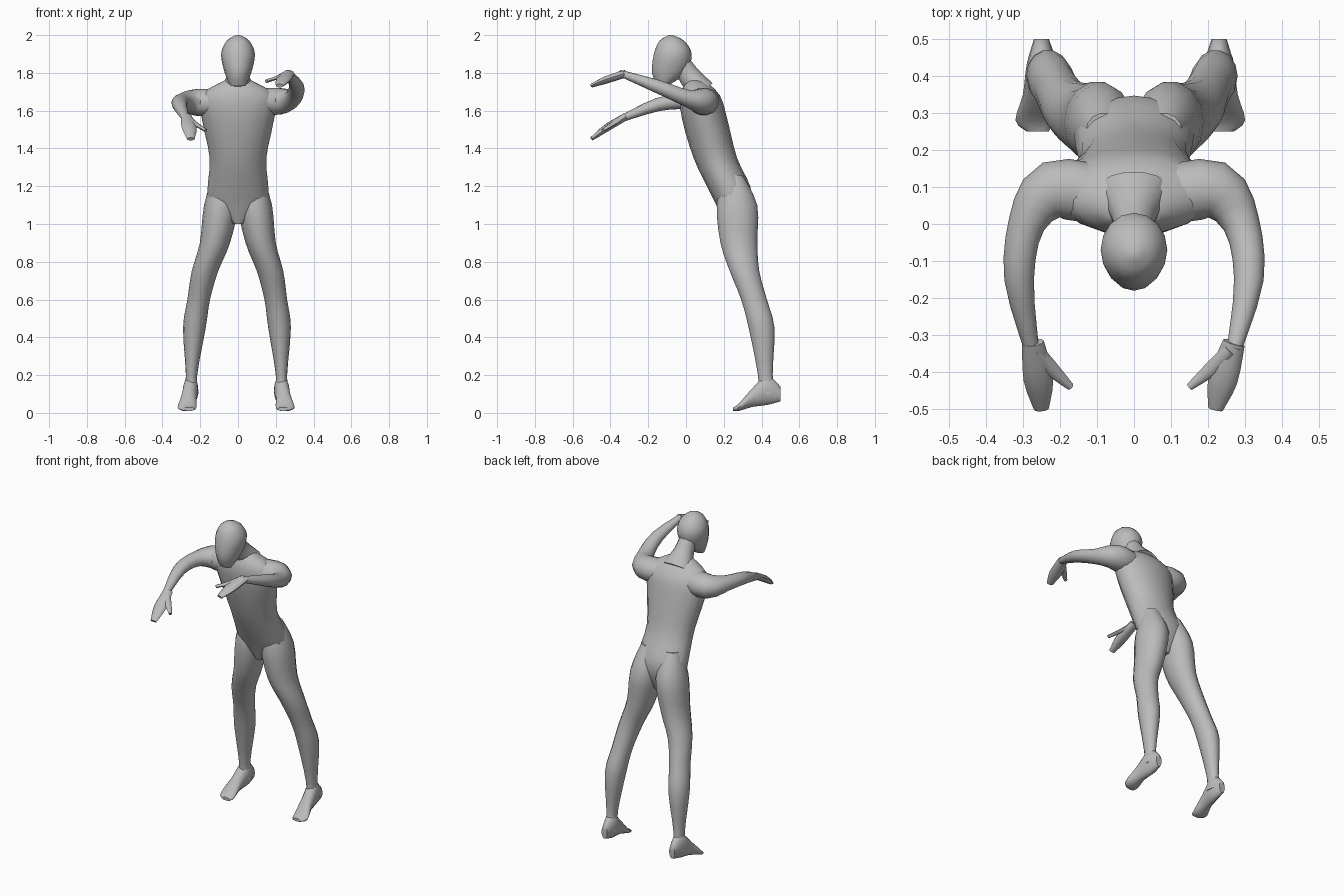
import bpy, bmesh, math
from mathutils import Vector

cube = bpy.data.objects.get("Cube")
if cube:
    bpy.data.objects.remove(cube, do_unlink=True)

GREY = (0.5, 0.5, 0.5, 1)
skin = bpy.data.materials.new("plain grey")
skin.use_nodes = True
skin.diffuse_color = GREY
skin.node_tree.nodes["Principled BSDF"].inputs["Base Color"].default_value = GREY


def between(before, start, end, after, t):
    """Value on a smooth curve that passes through start and end."""
    bend = 2 * before - 5 * start + 4 * end - after
    twist = 3 * (start - end) + after - before
    return start + t * (end - before + t * (bend + t * twist)) / 2


def refine(keys, steps):
    """Add smoothly interpolated rings between the key rings."""
    rings = []
    last = len(keys) - 1
    for i in range(last):
        around = (keys[max(i - 1, 0)], keys[i], keys[i + 1], keys[min(i + 2, last)])
        for step in range(steps):
            rings.append([between(*values, step / steps) for values in zip(*around)])
    return rings + [list(keys[-1])]


def loft(name, keys, normal=None, sides=14, steps=3):
    """Skin oval rings (x, y, z, radius across, radius up) into a closed part."""
    rings = refine(keys, steps)
    centres = [Vector(ring[:3]) for ring in rings]
    bm = bmesh.new()
    loops = []
    for i, (centre, ring) in enumerate(zip(centres, rings)):
        ahead = centres[min(i + 1, len(rings) - 1)]
        behind = centres[max(i - 1, 0)]
        axis = Vector(normal) if normal else (ahead - behind).normalized()
        guide = Vector((0, 1, 0)) if abs(axis.z) > 0.8 else Vector((0, 0, 1))
        across = guide.cross(axis).normalized()
        up = axis.cross(across)
        loop = []
        for s in range(sides):
            angle = math.tau * s / sides
            offset = across * ring[3] * math.cos(angle) + up * ring[4] * math.sin(angle)
            loop.append(bm.verts.new(centre + offset))
        loops.append(loop)
    for low, high in zip(loops, loops[1:]):
        for s in range(sides):
            t = (s + 1) % sides
            bm.faces.new((low[s], low[t], high[t], high[s]))
    for loop in (loops[0], loops[-1]):
        bmesh.ops.poke(bm, faces=[bm.faces.new(loop)])
    bmesh.ops.recalc_face_normals(bm, faces=bm.faces)

    mesh = bpy.data.meshes.new(name)
    bm.to_mesh(mesh)
    bm.free()
    mesh.materials.append(skin)
    obj = bpy.data.objects.new(name, mesh)
    bpy.context.collection.objects.link(obj)
    bpy.ops.object.select_all(action="DESELECT")
    obj.select_set(True)
    bpy.context.view_layer.objects.active = obj
    bpy.ops.object.shade_smooth_by_angle(angle=math.radians(50))


def stack(name, slices):
    """Loft level slices given as (z, half width, front y, back y)."""
    keys = [(0, (front + back) / 2, z, width, (back - front) / 2)
            for z, width, front, back in slices]
    loft(name, keys, normal=(0, 0, 1), sides=16)


# Torso leaning forward from the hips
stack("torso", [
    (1, .03, .2, .3), (1.1, .15, .16, .34), (1.2, .16, .11, .34),
    (1.35, .15, .04, .27), (1.55, .19, -.02, .22), (1.68, .2, -.03, .18),
    (1.76, .07, 0, .1)])

# Head with a narrow chin, and the neck
stack("head", [
    (1.73, .04, -.15, -.1), (1.8, .07, -.18, 0), (1.9, .09, -.17, .03),
    (1.97, .06, -.14, -.01), (2, .01, -.09, -.07)])
loft("neck", [(0, .09, 1.7, .1, .07), (0, .02, 1.78, .06, .06), (0, -.03, 1.86, .05, .05)])

# Legs run up into the buttocks: z, x, y, half width, half depth
LEG = [
    (1.26, .08, .25, .05, .05), (1.1, .09, .27, .09, .11), (.9, .12, .28, .08, .1),
    (.75, .17, .31, .07, .08), (.6, .2, .36, .06, .07), (.45, .22, .4, .06, .07),
    (.2, .23, .42, .03, .04), (.1, .23, .43, .04, .05)]

# Feet from heel to toes: y, x, z, half width, half height
FOOT = [
    (.5, .23, .1, .02, .04), (.43, .23, .12, .04, .08), (.35, .24, .08, .04, .05),
    (.28, .25, .03, .05, .02), (.25, .24, .02, .03, .01)]

# Arms: x, y, radius. Hands and thumbs: x, y, half width, half thickness
ARM = [(.1, .08, .08), (.22, .09, .08), (.29, 0, .05), (.31, -.15, .04), (.27, -.34, .02)]
HAND = [(.27, -.32, .03, .02), (.24, -.42, .04, .02), (.22, -.5, .02, .01)]
THUMB = [(.26, -.34, .02, .02), (.21, -.39, .02, .01), (.15, -.44, .01, .01)]


def raised(y):
    """Height of the left arm: climbs to the wrist, then the hand hangs."""
    return max(1.65, 1.8 - .4 * abs(y + .33))


def drooping(y):
    """Height of the right arm: curves down toward the fingertips."""
    return 1.65 - .8 * y * y


for label, side, height, stance, opening in (
        ("left", 1, raised, 0, 0), ("right", -1, drooping, .02, .15)):

    def place(x, y):
        """Point on this arm, opening outward past the elbow."""
        return side * (x + opening * max(0, -y - .3)), y, height(y)

    loft(label + "_leg", [(side * (x + stance * (1 - z if z < 1 else 0)), y, z, w, d)
                          for z, x, y, w, d in LEG], normal=(0, 0, 1))
    loft(label + "_foot", [(side * (x + stance), y, z, w, h)
                           for y, x, z, w, h in FOOT], normal=(0, 1, 0))
    loft(label + "_arm", [(*place(x, y), r, r * .9) for x, y, r in ARM])
    loft(label + "_hand", [(*place(x, y), w, h) for x, y, w, h in HAND], sides=10)
    loft(label + "_thumb", [(*place(x, y), w, h) for x, y, w, h in THUMB], sides=8)
